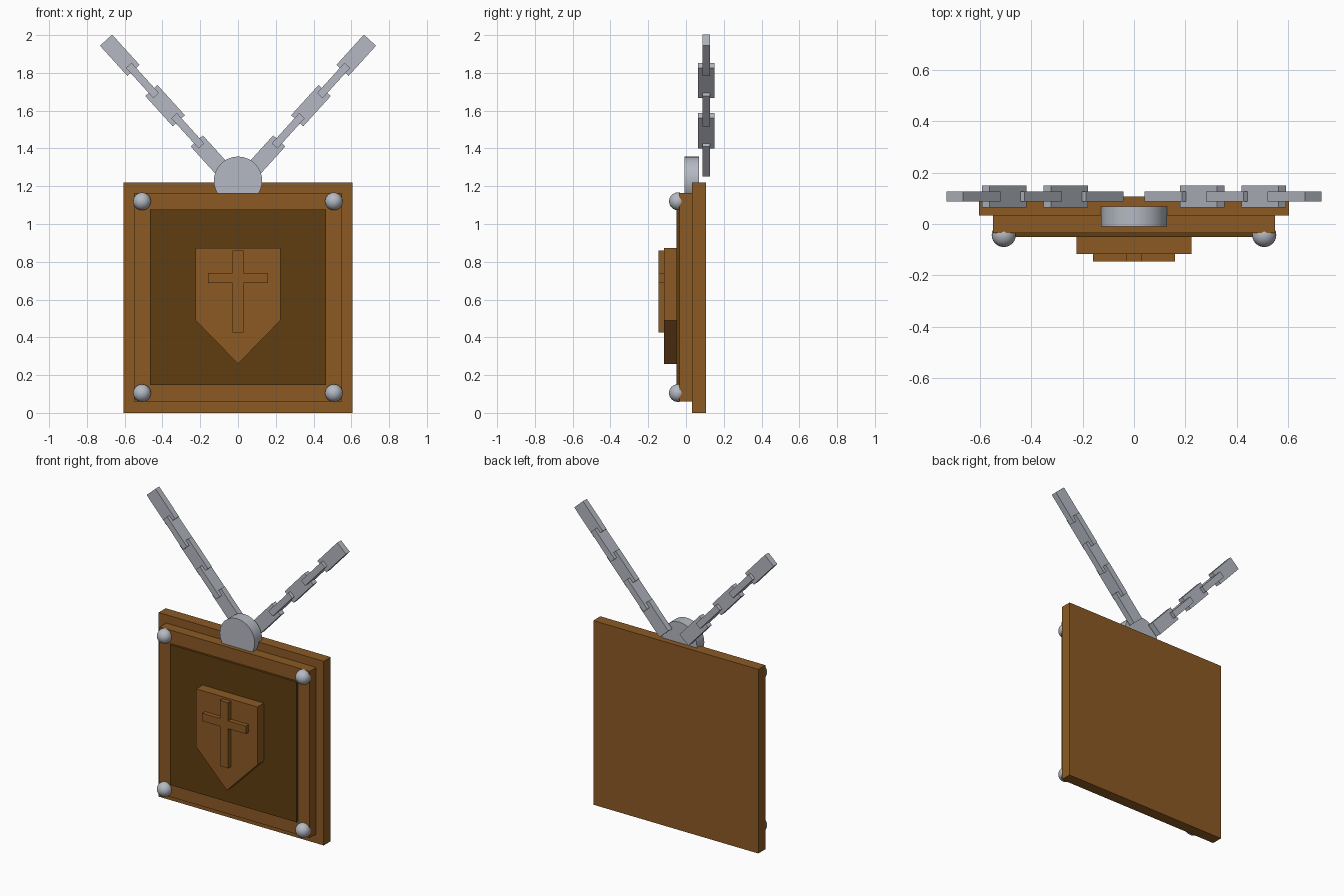
import bpy, math
from mathutils import Matrix, Vector

if "Cube" in bpy.data.objects:
    bpy.data.objects.remove(bpy.data.objects["Cube"])


def material(name, color):
    m = bpy.data.materials.new(name)
    m.diffuse_color = (*color, 1)
    m.use_nodes = True
    m.node_tree.nodes["Principled BSDF"].inputs["Base Color"].default_value = m.diffuse_color
    return m


WOOD = material("wood", (0.26, 0.102, 0.017))
DARK = material("dark_wood", (0.115, 0.048, 0.005))
METAL = material("steel", (0.46, 0.485, 0.54))


def prism(name, outline, y0, y1, mat):
    """Extrude an x-z outline (counter-clockwise from the front) from y0 back to y1."""
    n = len(outline)
    verts = [(x, y0, z) for x, z in outline] + [(x, y1, z) for x, z in outline]
    faces = [tuple(range(n)), tuple(reversed(range(n, 2 * n)))]
    faces += [(i, i + n, (i + 1) % n + n, (i + 1) % n) for i in range(n)]
    mesh = bpy.data.meshes.new(name)
    mesh.from_pydata(verts, [], faces)
    mesh.materials.append(mat)
    ob = bpy.data.objects.new(name, mesh)
    bpy.context.collection.objects.link(ob)
    return ob


def slab(name, w, z0, z1, y0, y1, mat):
    return prism(name, [(-w, z0), (w, z0), (w, z1), (-w, z1)], y0, y1, mat)


def finish(name, mat):
    ob = bpy.context.object
    ob.name = name
    ob.data.materials.append(mat)
    bpy.ops.object.shade_smooth_by_angle(angle=math.radians(35))


# Layered sign board
slab("back_board", 0.605, 0.0, 1.22, 0.033, 0.107, WOOD)
slab("front_board", 0.55, 0.06, 1.165, -0.035, 0.033, WOOD)
slab("inset_panel", 0.465, 0.147, 1.077, -0.05, -0.035, DARK)

# Shield emblem with a raised cross
prism("shield", [(0, 0.26), (0.225, 0.49), (0.225, 0.873), (-0.225, 0.873),
                 (-0.225, 0.49)], -0.117, -0.05, WOOD)
a, b = 0.03, 0.16
prism("cross", [(-a, 0.425), (a, 0.425), (a, 0.688), (b, 0.688), (b, 0.74), (a, 0.74),
                (a, 0.86), (-a, 0.86), (-a, 0.74), (-b, 0.74), (-b, 0.688), (-a, 0.688)],
      -0.146, -0.117, WOOD)

# Corner studs
for x in (-0.508, 0.508):
    for z in (0.105, 1.12):
        bpy.ops.mesh.primitive_uv_sphere_add(segments=24, ring_count=12, radius=0.047,
                                             location=(x, -0.043, z))
        finish("stud", METAL)

# Hanging disc
bpy.ops.mesh.primitive_cylinder_add(vertices=32, radius=0.128, depth=0.078,
                                    location=(0, 0.03, 1.229),
                                    rotation=(math.pi / 2, 0, 0))
finish("hanger_disc", METAL)

# Two chains of alternating flat links, rising outwards
first, step = Vector((0.146, 0.107, 1.36)), Vector((0.12, 0, 0.1333))
for side in (-1, 1):
    for i in range(5):
        c = first + step * i
        wide, thin = 0.087, 0.04
        across, deep = (wide, thin) if i % 2 == 0 else (thin, wide)
        bpy.ops.mesh.primitive_cube_add(size=1)
        link = bpy.context.object
        link.name = "chain_link"
        link.data.transform(Matrix.Diagonal((0.216, deep, across, 1)))
        link.data.materials.append(METAL)
        link.location = (side * c.x, c.y, c.z)
        link.rotation_euler = (0, -side * math.radians(47.8), 0)
